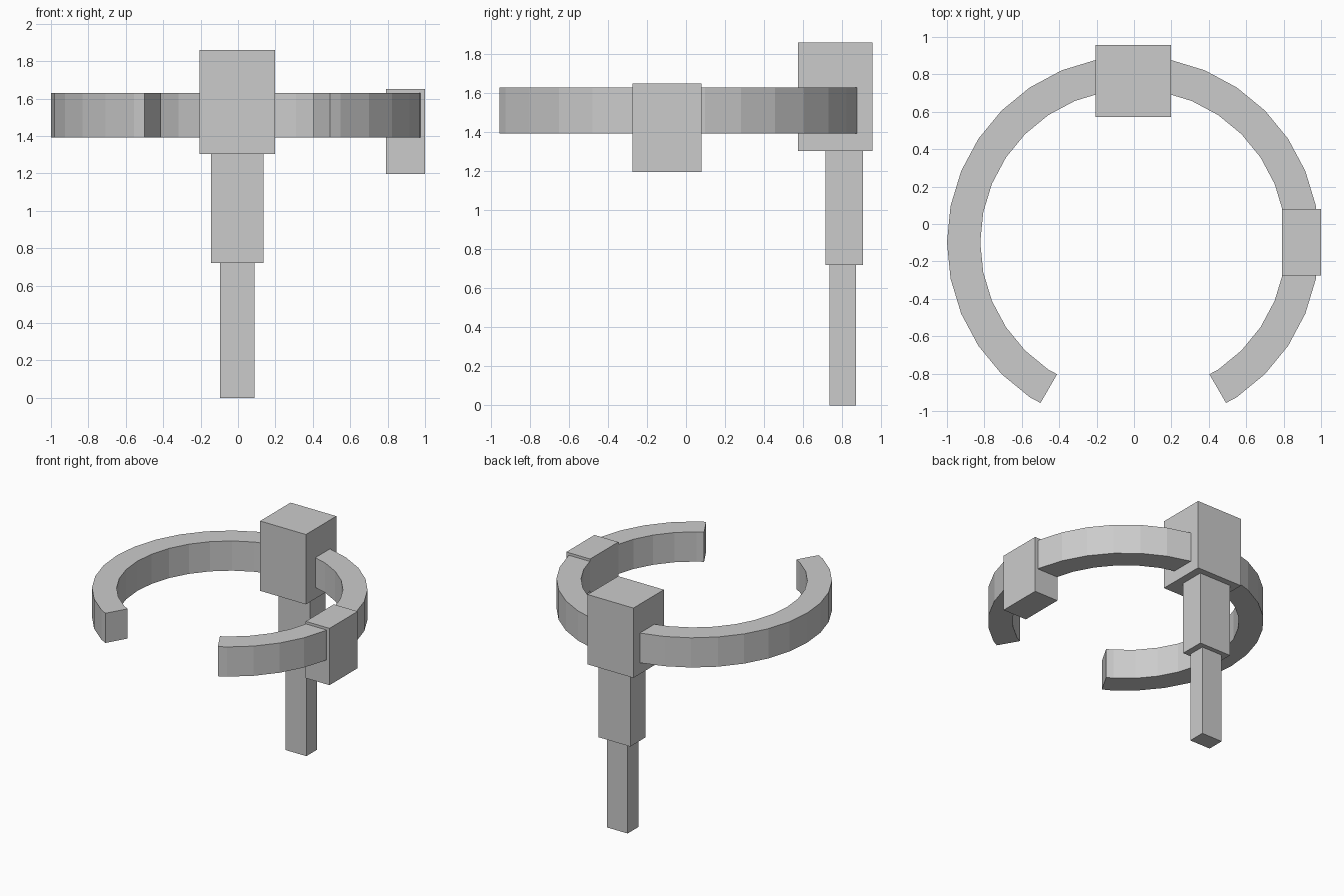
import bpy, bmesh
from math import cos, sin, radians

if "Cube" in bpy.data.objects:
    bpy.data.objects.remove(bpy.data.objects["Cube"])

CX, CY = -0.004, -0.098       # ring centre
R_OUT, R_IN = 0.996, 0.818    # ring radii
Z0, Z1 = 1.393, 1.63          # ring height range
STEP = 11.25                  # 32-sided circle


def add_object(name, bm):
    bmesh.ops.recalc_face_normals(bm, faces=bm.faces)
    mesh = bpy.data.meshes.new(name)
    bm.to_mesh(mesh)
    bm.free()
    obj = bpy.data.objects.new(name, mesh)
    bpy.context.collection.objects.link(obj)
    return obj


def box(name, x, y, z):
    bm = bmesh.new()
    bmesh.ops.create_cube(bm, size=1)
    for v in bm.verts:
        for i, (lo, hi) in enumerate((x, y, z)):
            v.co[i] = lo if v.co[i] < 0 else hi
    return add_object(name, bm)


# Stepped post and the two blocks
box("lower_post", (-0.095, 0.087), (0.737, 0.872), (0, 0.72))
box("upper_post", (-0.144, 0.136), (0.715, 0.908), (0.72, 1.303))
main_block = box("main_block", (-0.206, 0.198), (0.573, 0.957), (1.303, 1.86))
side_block = box("side_block", (0.79, 1.0), (-0.275, 0.08), (1.197, 1.65))

# Open ring: 32-sided band, end facets cut short at -60 and 240 degrees
end_scale = cos(radians(STEP / 2)) / cos(radians(1.875))
stations = [(-60, end_scale)]
stations += [(i * STEP, 1) for i in range(-5, 22)]
stations += [(240, end_scale)]

bm = bmesh.new()
sections = []
for deg, s in stations:
    a = radians(deg)
    sections.append([bm.verts.new((CX + r * s * cos(a), CY + r * s * sin(a), z))
                     for r, z in ((R_IN, Z0), (R_OUT, Z0), (R_OUT, Z1), (R_IN, Z1))])
for a, b in zip(sections, sections[1:]):
    for i in range(4):
        j = (i + 1) % 4
        bm.faces.new((a[i], a[j], b[j], b[i]))
bm.faces.new(sections[0])
bm.faces.new(sections[-1])
ring = add_object("open_ring", bm)

# The ring stops where it meets each block
for block in (main_block, side_block):
    mod = ring.modifiers.new("cut_" + block.name, 'BOOLEAN')
    mod.operation = 'DIFFERENCE'
    mod.solver = 'EXACT'
    mod.object = block
